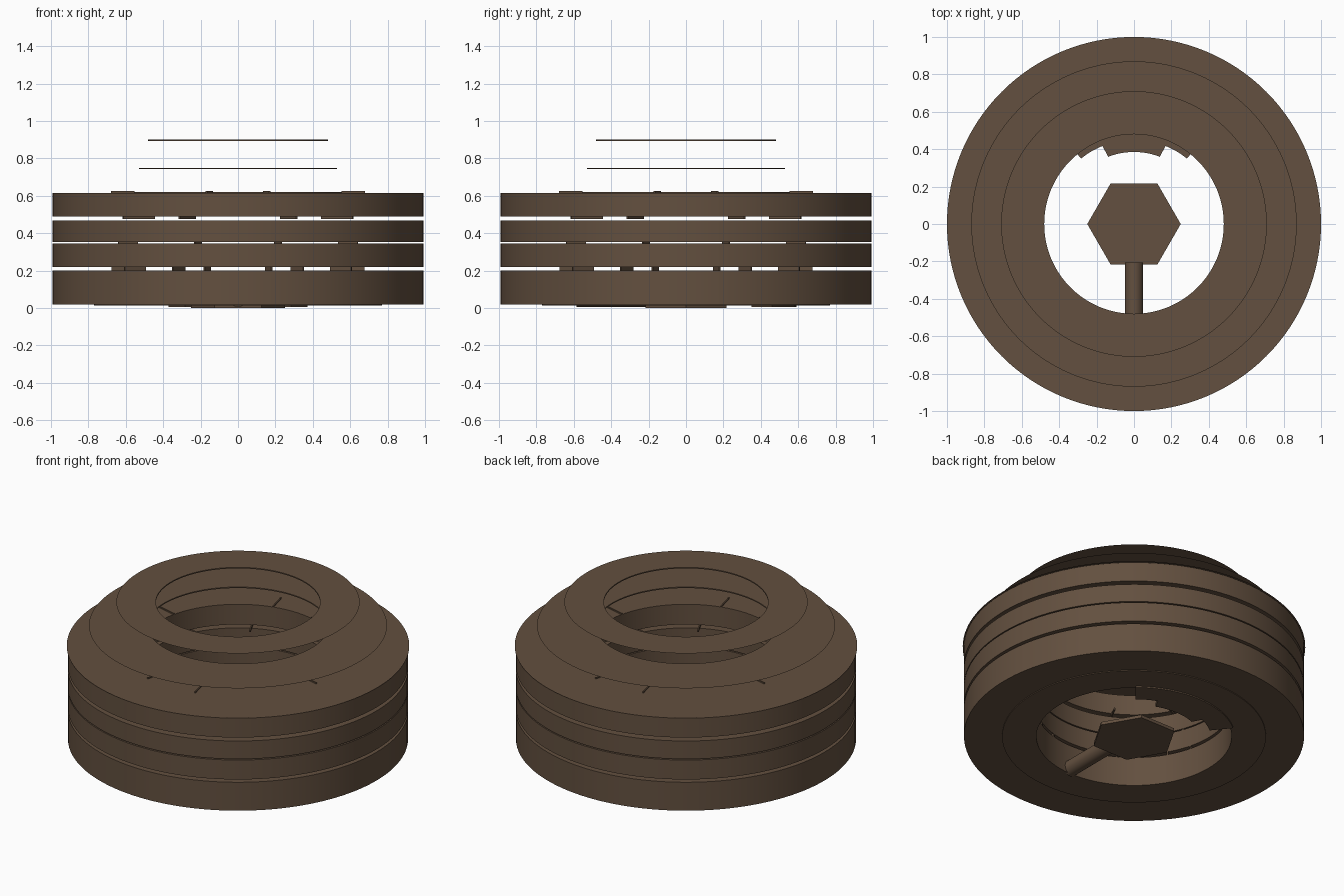
import bpy, bmesh, math
from mathutils import Matrix

if "Cube" in bpy.data.objects:
    bpy.data.objects.remove(bpy.data.objects["Cube"])

stone = bpy.data.materials.new("dark brown stone")
stone.diffuse_color = (0.125, 0.080, 0.050, 1)
stone.use_nodes = True
stone.node_tree.nodes["Principled BSDF"].inputs["Base Color"].default_value = stone.diffuse_color
SEG = 128


def finish(name, bm, recalc=True):
    if recalc:
        bmesh.ops.recalc_face_normals(bm, faces=bm.faces[:])
    me = bpy.data.meshes.new(name)
    bm.to_mesh(me)
    bm.free()
    me.materials.append(stone)
    ob = bpy.data.objects.new(name, me)
    bpy.context.collection.objects.link(ob)
    bpy.ops.object.select_all(action='DESELECT')
    bpy.context.view_layer.objects.active = ob
    ob.select_set(True)
    bpy.ops.object.shade_smooth_by_angle(angle=math.radians(30))
    return ob


def lathe(name, profile, closed):
    """Revolve (radius, z) points around the z axis."""
    bm = bmesh.new()
    rings = [[bm.verts.new((r * math.cos(2 * math.pi * i / SEG),
                            r * math.sin(2 * math.pi * i / SEG), z))
              for i in range(SEG)] for r, z in profile]
    pairs = list(zip(rings, rings[1:]))
    if closed:
        pairs.append((rings[-1], rings[0]))
    for a, b in pairs:
        for i in range(SEG):
            j = (i + 1) % SEG
            bm.faces.new((a[i], a[j], b[j], b[i]))
    return finish(name, bm, closed)


def plate(name, outline, z0, z1):
    """Extrude a flat outline between two heights."""
    bm = bmesh.new()
    face = bm.faces.new([bm.verts.new((x, y, z0)) for x, y in outline])
    new = bmesh.ops.extrude_face_region(bm, geom=[face])["geom"]
    bmesh.ops.translate(bm, vec=(0, 0, z1 - z0),
                        verts=[v for v in new if isinstance(v, bmesh.types.BMVert)])
    return finish(name, bm)


def arc(r, a0, a1, n=16):
    return [(r * math.cos(math.radians(a0 + (a1 - a0) * i / n)),
             r * math.sin(math.radians(a0 + (a1 - a0) * i / n))) for i in range(n + 1)]


# four stacked ring bands with narrow gaps
for k, (z0, z1) in enumerate([(.019, .202), (.22, .345), (.352, .468), (.49, .615)]):
    lathe(f"ring_band_{k + 1}", [(.57, z0), (.993, z0), (.993, z1), (.57, z1)], True)

# thin floating annular lids, each with a tiny inner lip
for k, (ro, ri, z) in enumerate([(1.0, .57, .62), (.87, .53, .75), (.71, .48, .90)]):
    lathe(f"lid_{k + 1}", [(ro, z), (ri, z), (ri, z - .007)], False).data.flip_normals()
for me in [o.data for o in bpy.data.objects if o.name.startswith("lid_")]:
    if me.polygons[0].normal.z < 0:
        me.flip_normals()

# inner step on the underside
lathe("underside_step", [(.57, .014), (.77, .014), (.77, .02), (.57, .02)], True)


# thin radial ribs bridging the gaps, repeated in four quarters
def ribs(name, angles, r0, r1, z0, z1):
    bm = bmesh.new()
    for quarter in range(4):
        for a in angles:
            m = (Matrix.Rotation(math.radians(a + 90 * quarter), 4, 'Z')
                 @ Matrix.Translation(((r0 + r1) / 2, 0, (z0 + z1) / 2))
                 @ Matrix.Diagonal((r1 - r0, .008, z1 - z0, 1)))
            bmesh.ops.create_cube(bm, size=1, matrix=m)
    finish(name, bm)


ribs("top_ribs", (14, -14), .57, .70, .615, .627)
ribs("upper_gap_ribs", (27, -27), .50, .69, .475, .49)
ribs("middle_gap_ribs", (20, -20), .57, .68, .345, .352)
ribs("lower_gap_ribs", (15, 30, -15, -30), .57, .70, .202, .22)

# central hexagon, its round arm and the notched tab opposite
plate("hexagon_plate", arc(.25, 0, 300, 5), 0, .02)

bm = bmesh.new()
bmesh.ops.create_cone(bm, cap_ends=True, segments=32, radius1=.048, radius2=.048, depth=.38,
                      matrix=Matrix.Translation((0, -.395, .054))
                      @ Matrix.Rotation(math.pi / 2, 4, 'X'))
finish("hexagon_arm", bm)

plate("notched_tab", arc(.59, 51, 129) + arc(.45, 129, 112, 6)
      + arc(.385, 111, 69) + arc(.45, 68, 51, 6), .006, .03)
